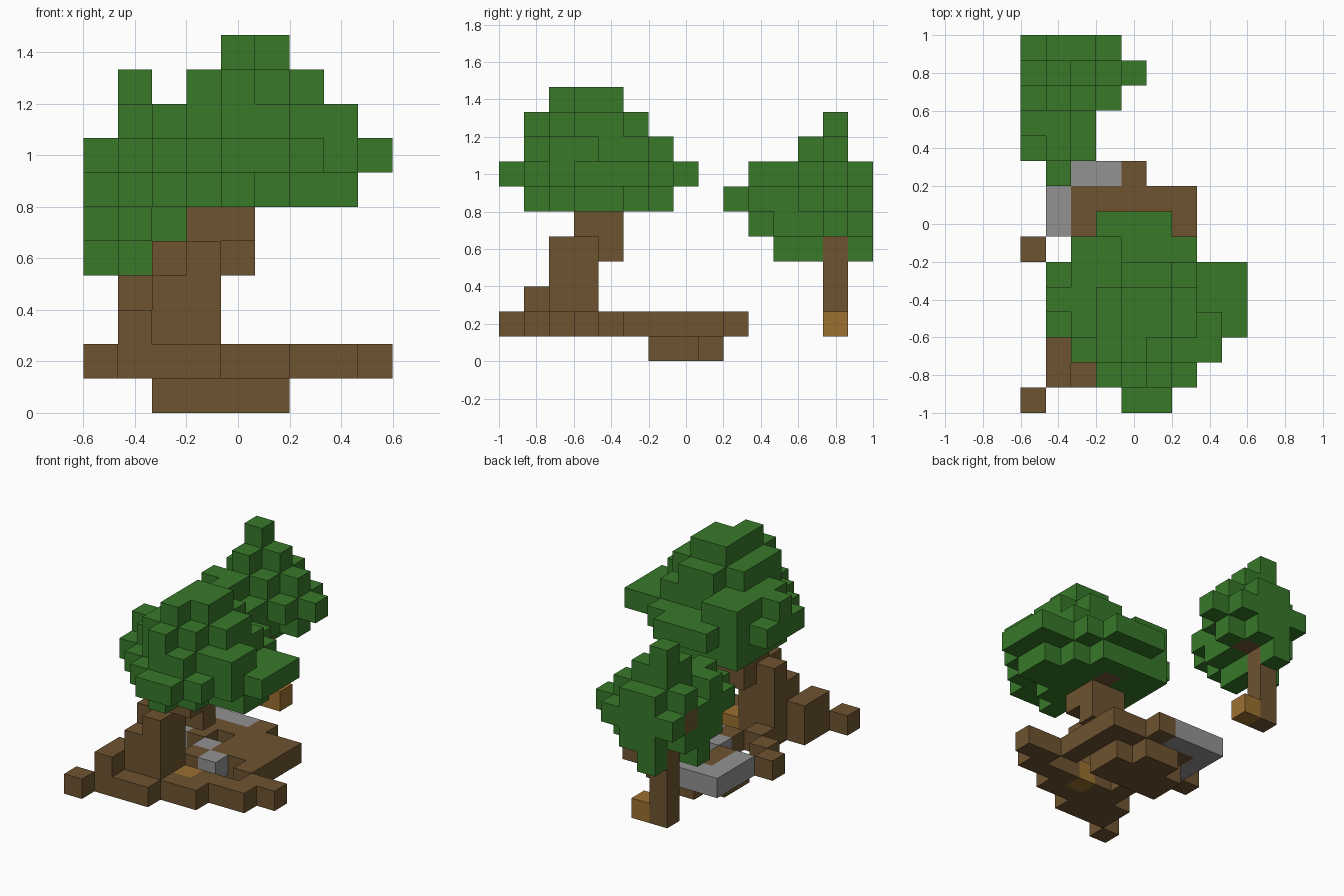
import bpy, bmesh
from mathutils import Vector

if "Cube" in bpy.data.objects:
    bpy.data.objects.remove(bpy.data.objects["Cube"])

U = 2 / 15                       # edge of one block
ORIGIN = Vector((-0.6, -1.0, 0.0))


def material(name, rgb):
    m = bpy.data.materials.new(name)
    m.diffuse_color = (*rgb, 1)
    m.use_nodes = True
    m.node_tree.nodes["Principled BSDF"].inputs["Base Color"].default_value = m.diffuse_color
    return m


GREEN = material("leaf green", (0.038, 0.19, 0.022))
BROWN = material("bark brown", (0.158, 0.087, 0.03))
GRAY = material("stone gray", (0.29, 0.29, 0.29))
AMBER = material("amber brown", (0.33, 0.162, 0.03))

taken = set()                    # every block placed so far
parts = []


def part(name, mat, layers):
    """layers: {height: [(x first, x last, y first, y last), ...]} in blocks"""
    cells = set()
    for k, boxes in layers.items():
        for x0, x1, y0, y1 in boxes:
            cells |= {(i, j, k) for i in range(x0, x1 + 1)
                      for j in range(y0, y1 + 1)}
    cells -= taken
    taken.update(cells)
    parts.append((name, mat, cells))


# Front tree: gnarled trunk
part("leaning_trunk", BROWN, {
    2: [(1, 1, 1, 2), (2, 3, 2, 3)],
    3: [(2, 3, 2, 3)],
    4: [(3, 3, 2, 2), (2, 3, 3, 3), (3, 4, 4, 4)],
    5: [(3, 4, 3, 4)],
    6: [(3, 4, 3, 4), (4, 4, 5, 5)],
})

# Stones and an amber block among the roots
part("stone_steps", GRAY, {1: [(3, 3, 6, 6), (4, 4, 5, 5)]})
part("stone_edge", GRAY, {1: [(1, 1, 7, 9), (2, 3, 9, 9)]})
part("root_amber", AMBER, {1: [(4, 4, 3, 3)]})

# Spreading roots and the raised bank behind them
part("roots", BROWN, {
    1: [(0, 0, 0, 0), (1, 3, 1, 1), (1, 5, 2, 2), (2, 3, 3, 3),
        (5, 7, 3, 3), (7, 8, 4, 4), (2, 2, 4, 4), (1, 1, 5, 5),
        (0, 0, 6, 6)],
})
part("bank", BROWN, {
    0: [(2, 5, 6, 7), (3, 4, 8, 8)],
    1: [(3, 3, 5, 5), (6, 6, 5, 5), (4, 6, 6, 6), (2, 2, 7, 7),
        (4, 6, 7, 7), (2, 6, 8, 8), (4, 4, 9, 9)],
})

# Front tree: broad rounded crown
part("broad_crown", GREEN, {
    6: [(4, 4, 1, 1), (3, 5, 2, 2), (2, 7, 3, 4), (2, 6, 5, 5),
        (2, 5, 6, 6)],
    7: [(4, 5, 0, 0), (3, 6, 1, 1), (2, 7, 2, 2), (1, 8, 3, 5),
        (2, 6, 6, 6), (3, 5, 7, 7)],
    8: [(4, 5, 1, 1), (3, 7, 2, 2), (2, 7, 3, 3), (1, 6, 4, 4),
        (2, 6, 5, 5), (2, 3, 6, 6)],
    9: [(4, 4, 1, 1), (3, 5, 2, 2), (3, 6, 3, 4), (4, 5, 5, 5)],
    10: [(4, 4, 2, 2), (4, 5, 3, 4)],
})

# Back tree: straight trunk, two side branches and an amber block at its foot
part("straight_trunk", BROWN, {
    **{k: [(1, 1, 13, 13)] for k in range(1, 8)},
    5: [(1, 2, 13, 13)],
    6: [(0, 1, 13, 13)],
})
part("trunk_amber", AMBER, {1: [(2, 2, 13, 13)]})

# Back tree: pointed crown
part("pointed_crown", GREEN, {
    4: [(1, 1, 11, 11), (0, 1, 12, 12), (1, 1, 14, 14)],
    5: [(1, 1, 10, 10), (0, 2, 11, 12), (0, 3, 13, 13), (1, 2, 14, 14)],
    6: [(1, 1, 9, 9), (0, 2, 10, 11), (0, 3, 12, 12), (0, 4, 13, 13),
        (0, 3, 14, 14)],
    7: [(1, 1, 10, 10), (0, 1, 11, 11), (1, 2, 12, 12), (0, 3, 13, 13),
        (1, 2, 14, 14)],
    8: [(1, 1, 12, 12), (1, 2, 13, 13)],
    9: [(1, 1, 13, 13)],
})


def block_faces(cell):
    """Yield the corner loops of a block's uncovered sides."""
    for axis in range(3):
        a, b = (axis + 1) % 3, (axis + 2) % 3
        for side in (0, 1):
            beside = list(cell)
            beside[axis] += 2 * side - 1
            if tuple(beside) in taken:
                continue
            loop = []
            for da, db in ((0, 0), (1, 0), (1, 1), (0, 1)):
                p = list(cell)
                p[axis] += side
                p[a] += da
                p[b] += db
                loop.append(tuple(p))
            yield loop if side else loop[::-1]


# Turn every part into a mesh of its outer faces
for name, mat, cells in parts:
    bm = bmesh.new()
    verts = {}
    for cell in sorted(cells):
        for loop in block_faces(cell):
            for p in loop:
                if p not in verts:
                    verts[p] = bm.verts.new(ORIGIN + Vector(p) * U)
            bm.faces.new([verts[p] for p in loop])
    mesh = bpy.data.meshes.new(name)
    bm.to_mesh(mesh)
    bm.free()
    mesh.materials.append(mat)
    bpy.context.collection.objects.link(bpy.data.objects.new(name, mesh))
